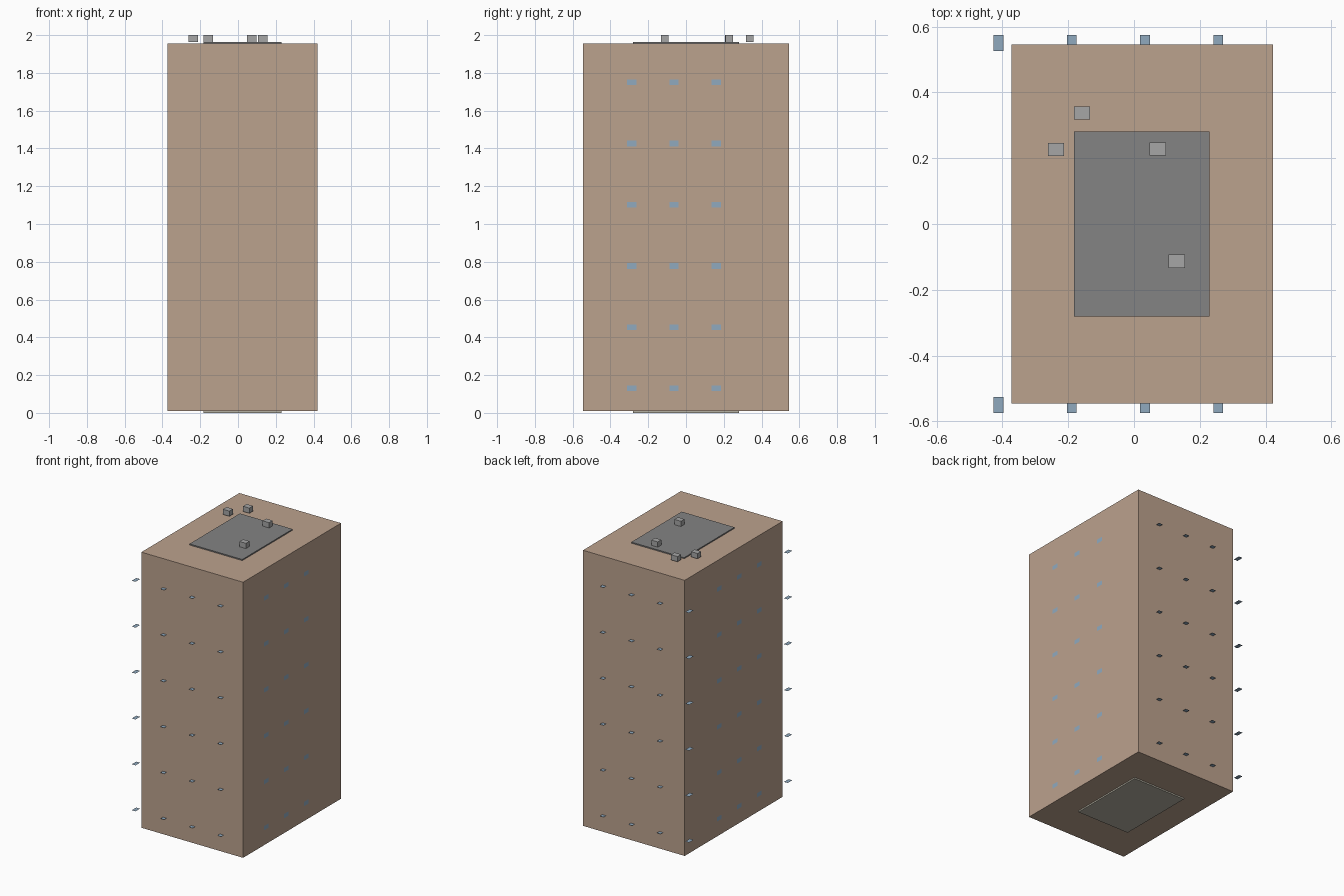
import bpy
import bmesh

if "Cube" in bpy.data.objects:
    bpy.data.objects.remove(bpy.data.objects["Cube"])


def material(name, rgb):
    m = bpy.data.materials.new(name)
    m.diffuse_color = (*rgb, 1)
    m.use_nodes = True
    m.node_tree.nodes["Principled BSDF"].inputs["Base Color"].default_value = m.diffuse_color
    return m


BRICK = material("brick", (0.50, 0.36, 0.27))
ROOF = material("roof_grey", (0.23, 0.23, 0.23))
METAL = material("unit_grey", (0.38, 0.38, 0.38))
FLOOR = material("floor_stone", (0.46, 0.44, 0.36))
GLASS = material("window_blue", (0.28, 0.40, 0.52))


def box(name, lo, hi, mat):
    bm = bmesh.new()
    bmesh.ops.create_cube(bm, size=1)
    for v in bm.verts:
        v.co = [(a + b) / 2 + c * (b - a) for a, b, c in zip(lo, hi, v.co)]
    mesh = bpy.data.meshes.new(name)
    bm.to_mesh(mesh)
    bm.free()
    mesh.materials.append(mat)
    obj = bpy.data.objects.new(name, mesh)
    bpy.context.collection.objects.link(obj)
    return obj


def panel(name, centre, u, v, mat):
    # flat single-face window pane spanned by half-vectors u and v
    pts = [[c + s * a + t * b for c, a, b in zip(centre, u, v)]
           for s, t in ((-1, -1), (1, -1), (1, 1), (-1, 1))]
    mesh = bpy.data.meshes.new(name)
    mesh.from_pydata(pts, [], [(0, 1, 2, 3)])
    mesh.materials.append(mat)
    obj = bpy.data.objects.new(name, mesh)
    bpy.context.collection.objects.link(obj)


# tower body with thin roof and base slabs
box("tower_walls", (-0.372, -0.546, 0.01), (0.422, 0.546, 1.955), BRICK)
box("roof_slab", (-0.182, -0.281, 1.945), (0.23, 0.281, 1.963), ROOF)
box("base_slab", (-0.182, -0.281, 0.0), (0.23, 0.281, 0.018), FLOOR)

# rooftop units
for i, (x, y) in enumerate([(-0.237, 0.226), (-0.158, 0.337),
                            (0.072, 0.228), (0.13, -0.113)]):
    box(f"roof_unit_{i}", (x - 0.025, y - 0.02, 1.963),
        (x + 0.025, y + 0.02, 2.0), METAL)

# windows on six storeys
for floor in range(6):
    z = 0.13 + floor * 0.324
    for side, tag in ((-1, "front"), (1, "back")):
        # horizontal panes sticking out of the front and back walls
        for col in range(4):
            panel(f"{tag}_window_{floor}_{col}",
                  (-0.412 + col * 0.2227, side * 0.55, z),
                  (0.015, 0, 0), (0, 0.025, 0), GLASS)
    for x, s, tag in ((-0.3725, -1, "left"), (0.4225, 1, "right")):
        # upright panes lying on the side walls
        for col in range(3):
            panel(f"{tag}_window_{floor}_{col}",
                  (x, -0.287 + col * 0.2235, z),
                  (0, 0.025 * s, 0), (0, 0, 0.015), GLASS)
